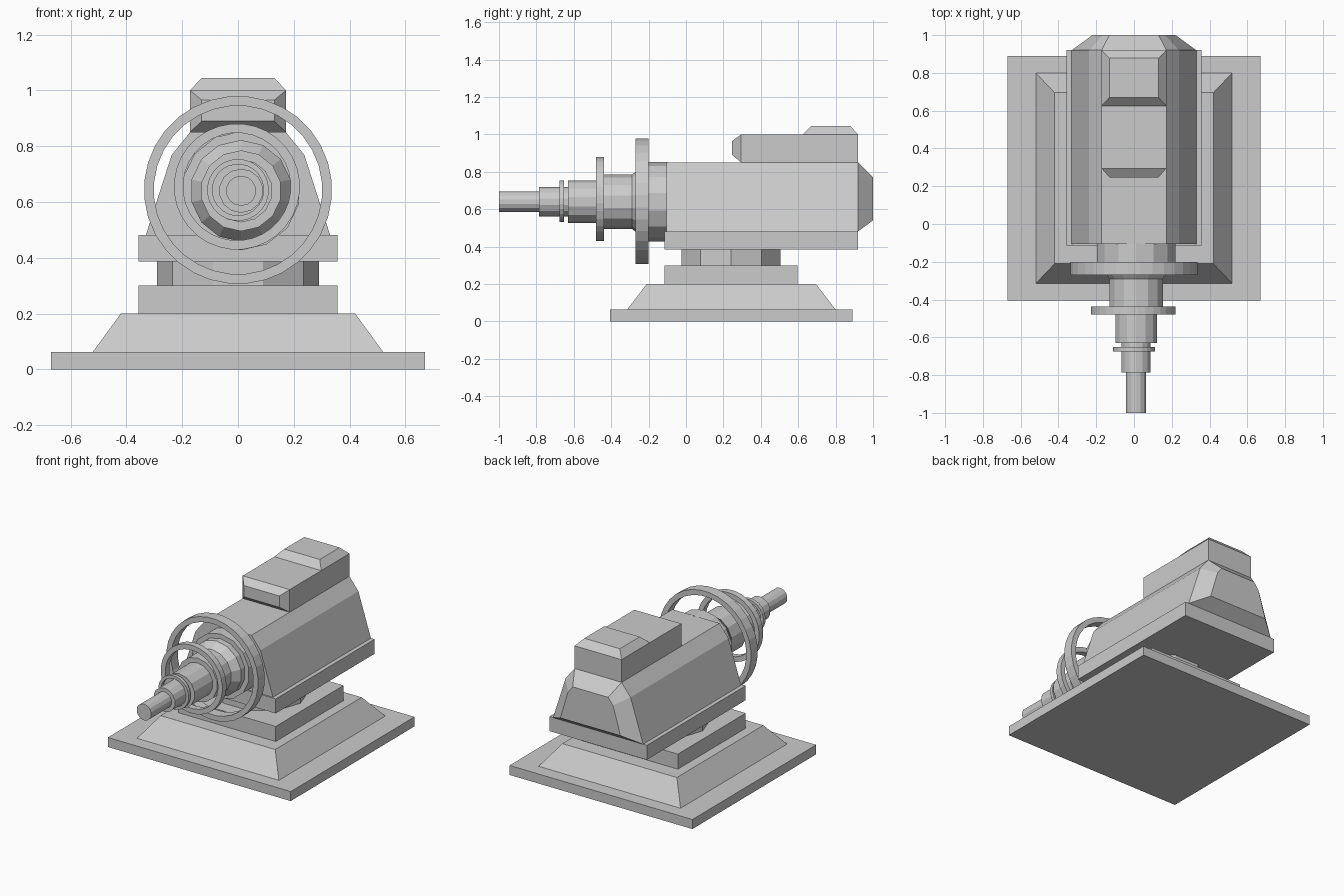
import bpy, bmesh
from math import sin, cos, pi

if "Cube" in bpy.data.objects:
    bpy.data.objects.remove(bpy.data.objects["Cube"])


def make(name, verts, faces):
    me = bpy.data.meshes.new(name)
    bm = bmesh.new()
    vs = [bm.verts.new(v) for v in verts]
    for f in faces:
        bm.faces.new([vs[i] for i in f])
    bmesh.ops.recalc_face_normals(bm, faces=bm.faces)
    bm.to_mesh(me)
    bm.free()
    ob = bpy.data.objects.new(name, me)
    bpy.context.collection.objects.link(ob)
    return ob


def loft(name, loops, caps=True, closed=False):
    """Skin a list of equal-length vertex loops."""
    n, m = len(loops[0]), len(loops)
    faces = []
    for k in range(m if closed else m - 1):
        a, b = k * n, (k + 1) % m * n
        faces += [(a + i, a + (i + 1) % n, b + (i + 1) % n, b + i) for i in range(n)]
    if caps and not closed:
        faces += [tuple(range(n)), tuple(range((m - 1) * n, m * n))]
    return make(name, [v for lp in loops for v in lp], faces)


def rect(hx, y0, y1, z):
    return [(-hx, y0, z), (hx, y0, z), (hx, y1, z), (-hx, y1, z)]


def upright(half, y):
    """Mirror a right-hand (x, z) outline into a full loop at depth y."""
    return [(x, y, z) for x, z in half] + [(-x, y, z) for x, z in reversed(half)]


def circle_y(r, y, cx, cz, n):
    return [(cx + r * cos(2 * pi * (i + .5) / n), y, cz + r * sin(2 * pi * (i + .5) / n))
            for i in range(n)]


def lathe(name, profile, cx, cz, n, closed=False):
    return loft(name, [circle_y(r, y, cx, cz, n) for r, y in profile], closed=closed)


def ring(name, ro, ri, y0, y1, cx, cz, n):
    return lathe(name, [(ro, y0), (ro, y1), (ri, y1), (ri, y0)], cx, cz, n, True)


# Stepped pedestal
loft("base_plate", [rect(.67, -.405, .89, 0), rect(.67, -.405, .89, .063)])
loft("base_slope", [rect(.52, -.315, .80, .063), rect(.42, -.21, .695, .2)])
loft("base_block", [rect(.357, -.115, .595, .2), rect(.357, -.115, .595, .3)])

# Swivel drum between the pedestal and the deck
loft("swivel", [[(.29 * cos(pi * i / 5), .24 + .278 * sin(pi * i / 5), z) for i in range(10)]
                for z in (.3, .386)])

# Deck and gun housing with tapered rear
loft("deck_plate", [rect(.357, -.115, .92, .386), rect(.357, -.115, .92, .482)])
housing = [(.33, .482), (.238, .768), (.172, .85)]
rear = [(.22, .54), (.165, .725), (.13, .77)]
loft("housing", [upright(housing, -.105), upright(housing, .92), upright(rear, 1.0)])

# Top box with tapered nose and raised lid
box = [(.172, .85), (.172, 1.0)]
loft("top_box", [upright([(.13, .89), (.13, .965)], .247), upright(box, .295), upright(box, .92)])
loft("top_box_lid", [rect(.172, .625, .92, 1.0), rect(.13, .67, .878, 1.045)])

# Stepped barrel
lathe("barrel", [(.054, -1), (.054, -.787), (.079, -.787), (.079, -.63), (.113, -.63),
                 (.113, -.44), (.145, -.44), (.145, -.29), (.182, -.24), (.182, -.2),
                 (.213, -.2), (.213, -.10)], .011, .64, 14)

# Free-standing rings around the barrel
ring("large_ring", .337, .302, -.27, -.2, 0, .643, 32)
ring("middle_ring", .226, .193, -.48, -.438, -.004, .655, 32)
ring("small_ring", .111, .092, -.675, -.652, 0, .643, 24)
